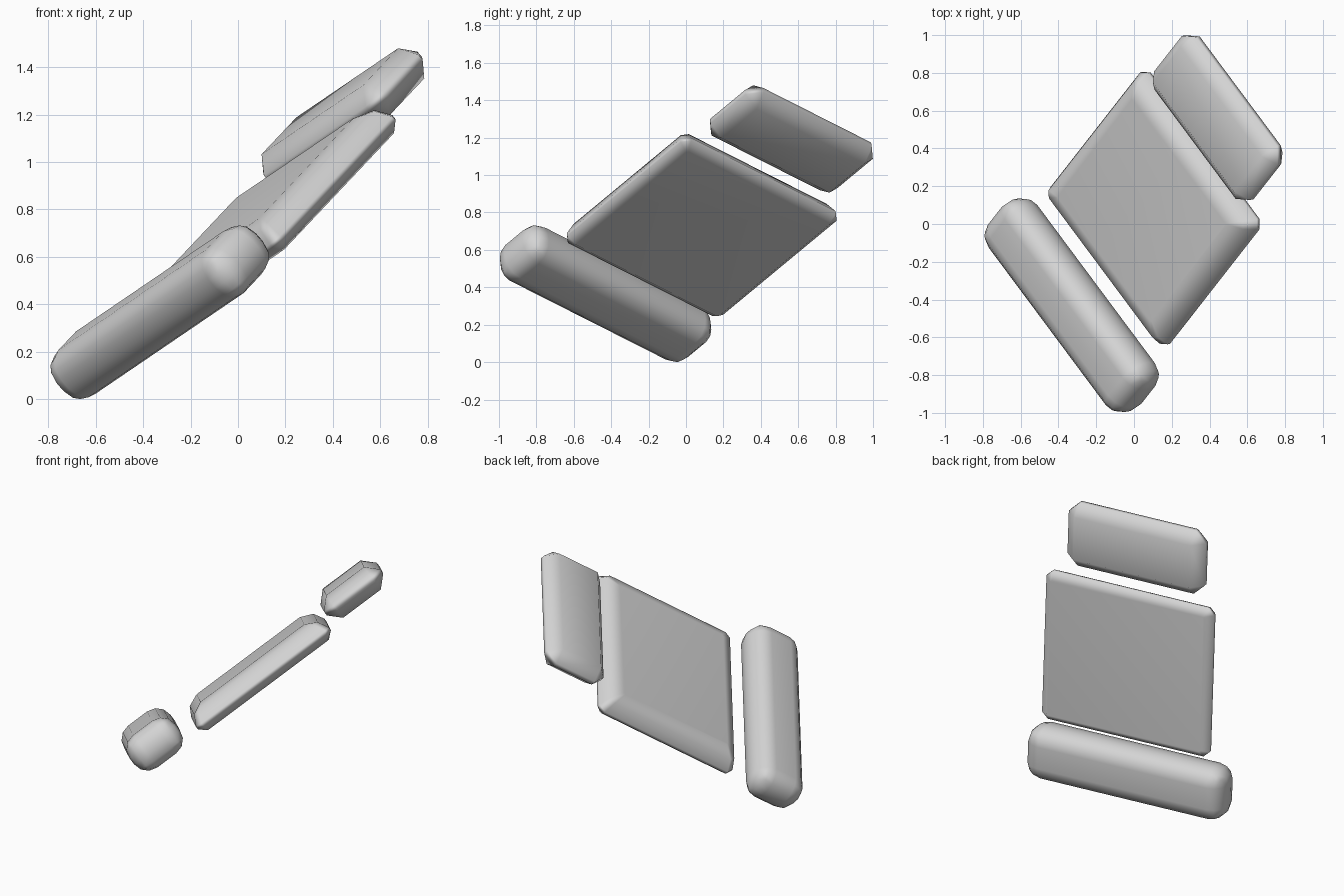
import bpy, bmesh
from mathutils import Matrix, Vector

if "Cube" in bpy.data.objects:
    bpy.data.objects.remove(bpy.data.objects["Cube"])

# One plain colour for everything
grey = bpy.data.materials.new("light_grey")
grey.diffuse_color = (0.66, 0.66, 0.66, 1)
grey.use_nodes = True
grey.node_tree.nodes["Principled BSDF"].inputs["Base Color"].default_value = grey.diffuse_color

# Shared tilted frame: u along the bars, v up the slope, n out of the face
u = Vector((0.553, -0.7435, 0.376)).normalized()
v = Vector((0.516, 0.660, 0.5465))
v = (v - u * v.dot(u)).normalized()
n = u.cross(v)
FRAME = Matrix((u, v, n)).transposed().to_4x4()


def finish(bm, name, centre):
    """Tilt the part, place it and shade it softly with flat large faces."""
    bm.transform(Matrix.Translation(centre) @ FRAME)
    bmesh.ops.recalc_face_normals(bm, faces=bm.faces)
    for f in bm.faces:
        f.smooth = True
    mesh = bpy.data.meshes.new(name)
    bm.to_mesh(mesh)
    bm.free()
    mesh.materials.append(grey)
    obj = bpy.data.objects.new(name, mesh)
    bpy.context.collection.objects.link(obj)
    obj.modifiers.new("soft_edges", 'WEIGHTED_NORMAL')


def bar(name, centre, half, radius, segments):
    """Box with bevelled edges."""
    bm = bmesh.new()
    bmesh.ops.create_cube(bm, size=2)
    bmesh.ops.scale(bm, vec=half, verts=bm.verts)
    bmesh.ops.bevel(bm, geom=bm.edges[:], offset=radius, segments=segments,
                    profile=0.5, affect='EDGES', clamp_overlap=True)
    finish(bm, name, centre)


def panel(name, centre, a, b, levels):
    """Slab lofted through rings of (height, inset, corner cut)."""
    bm = bmesh.new()
    rings = []
    for h, inset, k in levels:
        x, y = a - inset, b - inset
        pts = [(x, y - k), (x - k, y), (k - x, y), (-x, y - k),
               (-x, k - y), (k - x, -y), (x - k, -y), (x, k - y)]
        rings.append([bm.verts.new((px, py, h)) for px, py in pts])
    for lo, hi in zip(rings, rings[1:]):
        for i in range(8):
            j = (i + 1) % 8
            bm.faces.new((lo[i], lo[j], hi[j], hi[i]))
    bm.faces.new(rings[0][::-1])
    bm.faces.new(rings[-1])
    finish(bm, name, centre)


# Thick rounded bar at the bottom, chamfered short bar at the top
bar("lower_bar", (-0.33, -0.43, 0.366), (0.662, 0.172, 0.122), 0.1, 3)
bar("upper_bar", (0.443, 0.563, 1.193), (0.458, 0.212, 0.085), 0.07, 1)

# Wide panel: small bevel underneath, broad bevel on the upper face
panel("main_panel", (0.105, 0.083, 0.73), 0.56, 0.50,
      [(-0.06, 0.045, 0.01), (-0.02, 0.0, 0.04), (0.0, 0.0, 0.04),
       (0.065, 0.035, 0.03), (0.10, 0.11, 0.01)])
